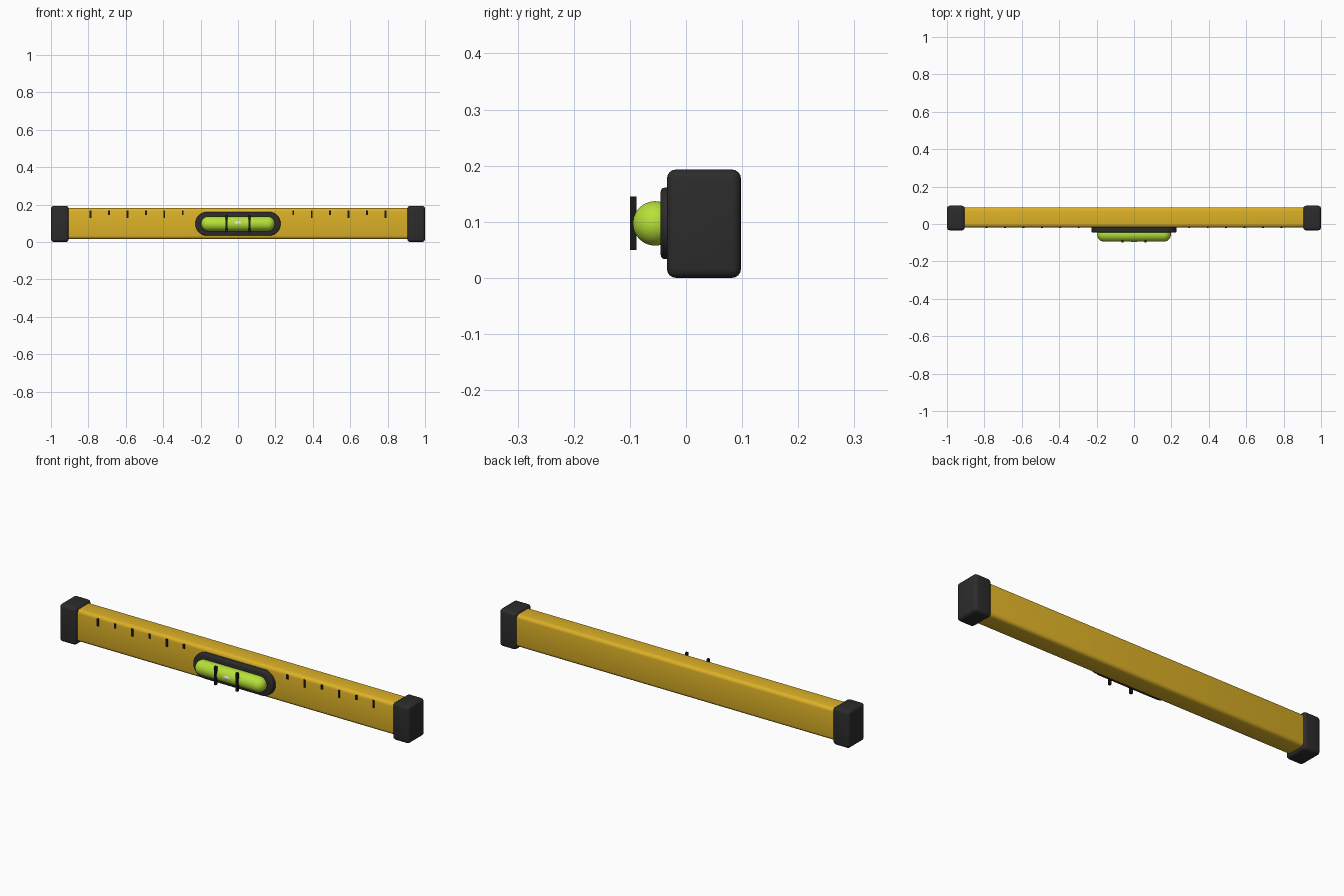
import bpy
import bmesh
from math import radians
from mathutils import Matrix

cube = bpy.data.objects.get("Cube")
if cube:
    bpy.data.objects.remove(cube, do_unlink=True)


def material(name, rgb, rough=0.5):
    m = bpy.data.materials.new(name)
    m.use_nodes = True
    m.diffuse_color = (*rgb, 1)
    bsdf = m.node_tree.nodes["Principled BSDF"]
    bsdf.inputs["Base Color"].default_value = (*rgb, 1)
    bsdf.inputs["Roughness"].default_value = rough
    return m


YELLOW = material("yellow paint", (0.72, 0.44, 0.02))
RUBBER = material("dark rubber", (0.025, 0.025, 0.025))
INK = material("black ink", (0.01, 0.01, 0.01))
LIME = material("lime liquid", (0.47, 0.75, 0.04))
BUBBLE = material("pale bubble", (0.75, 0.82, 0.68))

MID = 0.097     # height of the centre line


def finish(name, bm, mat, smooth=True):
    mesh = bpy.data.meshes.new(name)
    bm.to_mesh(mesh)
    bm.free()
    ob = bpy.data.objects.new(name, mesh)
    bpy.context.collection.objects.link(ob)
    mesh.materials.append(mat)
    if smooth:
        bpy.ops.object.select_all(action="DESELECT")
        ob.select_set(True)
        bpy.context.view_layer.objects.active = ob
        bpy.ops.object.shade_smooth_by_angle(angle=radians(40))
    return ob


def box(name, x, y, z, mat, bevel=0.0):
    """Box from (min, max) pairs, with optional rounded edges."""
    bm = bmesh.new()
    bmesh.ops.create_cube(bm, size=1)
    for v in bm.verts:
        v.co = [lo + (c + 0.5) * (hi - lo) for c, (lo, hi) in zip(v.co, (x, y, z))]
    if bevel:
        bmesh.ops.bevel(bm, geom=bm.edges[:], offset=bevel, segments=4,
                        profile=0.5, affect="EDGES")
    return finish(name, bm, mat, bevel > 0)


def stretch(bm, half):
    """Pull both halves of a round shape apart along x."""
    for v in bm.verts:
        v.co.x += half if v.co.x > 0 else -half


# Beam
box("beam", (-0.95, 0.95), (-0.018, 0.089), (0.015, 0.181), YELLOW, 0.018)

# Rubber end caps
for side, name in ((1, "left_end_cap"), (-1, "right_end_cap")):
    box(name, sorted((side * 0.905, side)), (-0.034, 0.098), (0, 0.193), RUBBER, 0.016)

# Graduation marks on the front, alternating short and long
for side, name in ((1, "left"), (-1, "right")):
    for i in range(3, 9):
        x = side * i * 0.0985
        low = 0.145 if i % 2 else 0.129
        box(f"{name}_mark_{i}", (x - 0.005, x + 0.005), (-0.022, -0.014),
            (low, 0.168), INK)

# Stadium-shaped vial bezel
bm = bmesh.new()
turn = Matrix.Rotation(radians(90), 4, "X") @ Matrix.Rotation(radians(5.625), 4, "Z")
bmesh.ops.create_cone(bm, cap_ends=True, segments=32, radius1=0.064, radius2=0.064,
                      depth=0.033, matrix=turn)
stretch(bm, 0.164)
rim = [e for e in bm.edges if all(v.co.y < 0 for v in e.verts)]
bmesh.ops.bevel(bm, geom=rim, offset=0.007, segments=3, profile=0.5, affect="EDGES")
bmesh.ops.translate(bm, verts=bm.verts, vec=(0, -0.0285, MID))
finish("vial_bezel", bm, RUBBER)

# Capsule vial lying along x
bm = bmesh.new()
bmesh.ops.create_uvsphere(bm, u_segments=24, v_segments=15, radius=0.04,
                          matrix=Matrix.Rotation(radians(90), 4, "Y"))
stretch(bm, 0.158)
bmesh.ops.translate(bm, verts=bm.verts, vec=(0, -0.055, MID))
finish("vial", bm, LIME)

# Air bubble just breaking the vial surface
bm = bmesh.new()
bmesh.ops.create_uvsphere(bm, u_segments=24, v_segments=12, radius=1,
                          matrix=Matrix.Translation((0, -0.084, MID + 0.003))
                          @ Matrix.Diagonal((0.035, 0.0125, 0.014, 1)))
finish("bubble", bm, BUBBLE)

# Reading lines in front of the vial
for side, name in ((1, "left_reading_line"), (-1, "right_reading_line")):
    x = side * 0.062
    box(name, (x - 0.006, x + 0.006), (-0.1, -0.088), (0.05, 0.145), INK)
